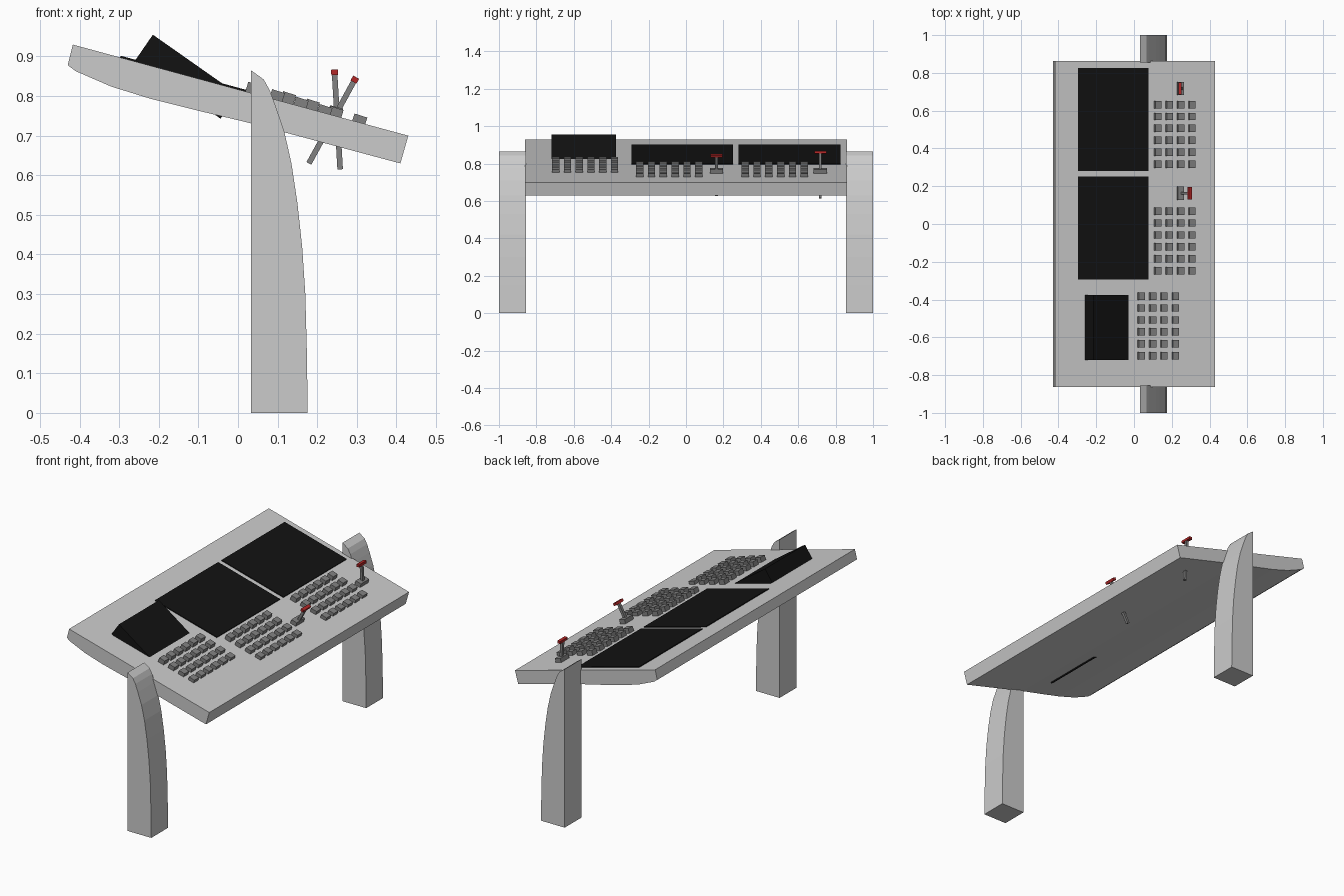
import bpy, bmesh, math
from mathutils import Matrix, Vector

if "Cube" in bpy.data.objects:
    bpy.data.objects.remove(bpy.data.objects["Cube"])

TILT = math.radians(15.2)


def material(name, color):
    m = bpy.data.materials.new(name)
    m.diffuse_color = (*color, 1)
    m.use_nodes = True
    m.node_tree.nodes["Principled BSDF"].inputs["Base Color"].default_value = m.diffuse_color
    return m


BLACK = material("screen_black", (0.006, 0.006, 0.006))
DARK = material("button_grey", (0.22, 0.22, 0.22))
RED = material("handle_red", (0.45, 0.02, 0.02))


def finish(name, bm, mat=None):
    bmesh.ops.recalc_face_normals(bm, faces=bm.faces)
    me = bpy.data.meshes.new(name)
    bm.to_mesh(me)
    bm.free()
    ob = bpy.data.objects.new(name, me)
    bpy.context.collection.objects.link(ob)
    if mat:
        me.materials.append(mat)
    return ob


def extrude_xz(name, pts, y0, y1, mat=None):
    """Extrude an x-z outline along y."""
    bm = bmesh.new()
    face = bm.faces.new([bm.verts.new((x, y0, z)) for x, z in pts])
    ext = bmesh.ops.extrude_face_region(bm, geom=[face])
    verts = [v for v in ext["geom"] if isinstance(v, bmesh.types.BMVert)]
    bmesh.ops.translate(bm, verts=verts, vec=(0, y1 - y0, 0))
    return finish(name, bm, mat)


def add_box(bm, loc, size, tilt):
    mat = Matrix.Translation(loc) @ Matrix.Rotation(tilt, 4, 'Y') @ Matrix.Diagonal((*size, 1))
    bmesh.ops.create_cube(bm, size=1, matrix=mat)


def box(name, loc, size, tilt, mat):
    bm = bmesh.new()
    add_box(bm, loc, size, tilt)
    return finish(name, bm, mat)


def surface(x):
    return 0.817 - 0.2715 * x


# sloping desk top with curved underside towards the back
extrude_xz("desk_top", [(-0.417, 0.93), (0.43, 0.70), (0.41, 0.63), (0.03, 0.732),
                        (-0.10, 0.763), (-0.22, 0.793), (-0.32, 0.824), (-0.41, 0.863),
                        (-0.43, 0.878)], -0.862, 0.862)

# curved legs at both ends
leg = [(0.033, 0), (0.176, 0), (0.174, 0.15), (0.17, 0.30), (0.162, 0.42), (0.15, 0.53),
       (0.135, 0.63), (0.117, 0.71), (0.095, 0.775), (0.08, 0.815), (0.065, 0.842), (0.033, 0.865)]
for side, s in (("left", -1), ("right", 1)):
    extrude_xz(side + "_leg", leg, s * 0.855, s * 1.0)

# two flat screens
for i, yc in enumerate((0.554, -0.02)):
    xc = -0.112
    box(f"flat_screen_{i + 1}", (xc, yc, surface(xc) - 0.006), (0.388, 0.545, 0.02), TILT, BLACK)

# raised, steeper screen, sunk into the desk
extrude_xz("raised_screen", [(-0.215, 0.955), (0.0, 0.804), (-0.044, 0.743), (-0.259, 0.891)],
           -0.72, -0.375, BLACK)

# three pads of 4 x 6 buttons
for i, (x0, y0) in enumerate(((0.125, 0.632), (0.125, 0.068), (0.037, -0.382))):
    bm = bmesh.new()
    for c in range(4):
        for r in range(6):
            x = x0 + 0.06 * c
            top = 0.025 - 0.0025 * c
            add_box(bm, (x, y0 - 0.063 * r, surface(x) + top - 0.018),
                    (0.034, 0.039, 0.036), TILT + 0.04)
    finish(f"button_pad_{i + 1}", bm, DARK)

# levers: base block, rod through the desk, red cross handle
for i, (yc, low, high) in enumerate(((0.718, (0.258, 0.615), (0.244, 0.856)),
                                     (0.163, (0.179, 0.63), (0.293, 0.838)))):
    box(f"lever_base_{i + 1}", (0.245, yc, 0.758), (0.034, 0.07, 0.03), TILT, DARK)
    a, b = Vector((low[0], yc, low[1])), Vector((high[0], yc, high[1]))
    d = b - a
    tilt = math.atan2(d.x, d.z)
    box(f"lever_rod_{i + 1}", (a + b) / 2, (0.014, 0.015, d.length), tilt, DARK)
    box(f"lever_handle_{i + 1}", b + d.normalized() * 0.004, (0.017, 0.064, 0.014), tilt, RED)
